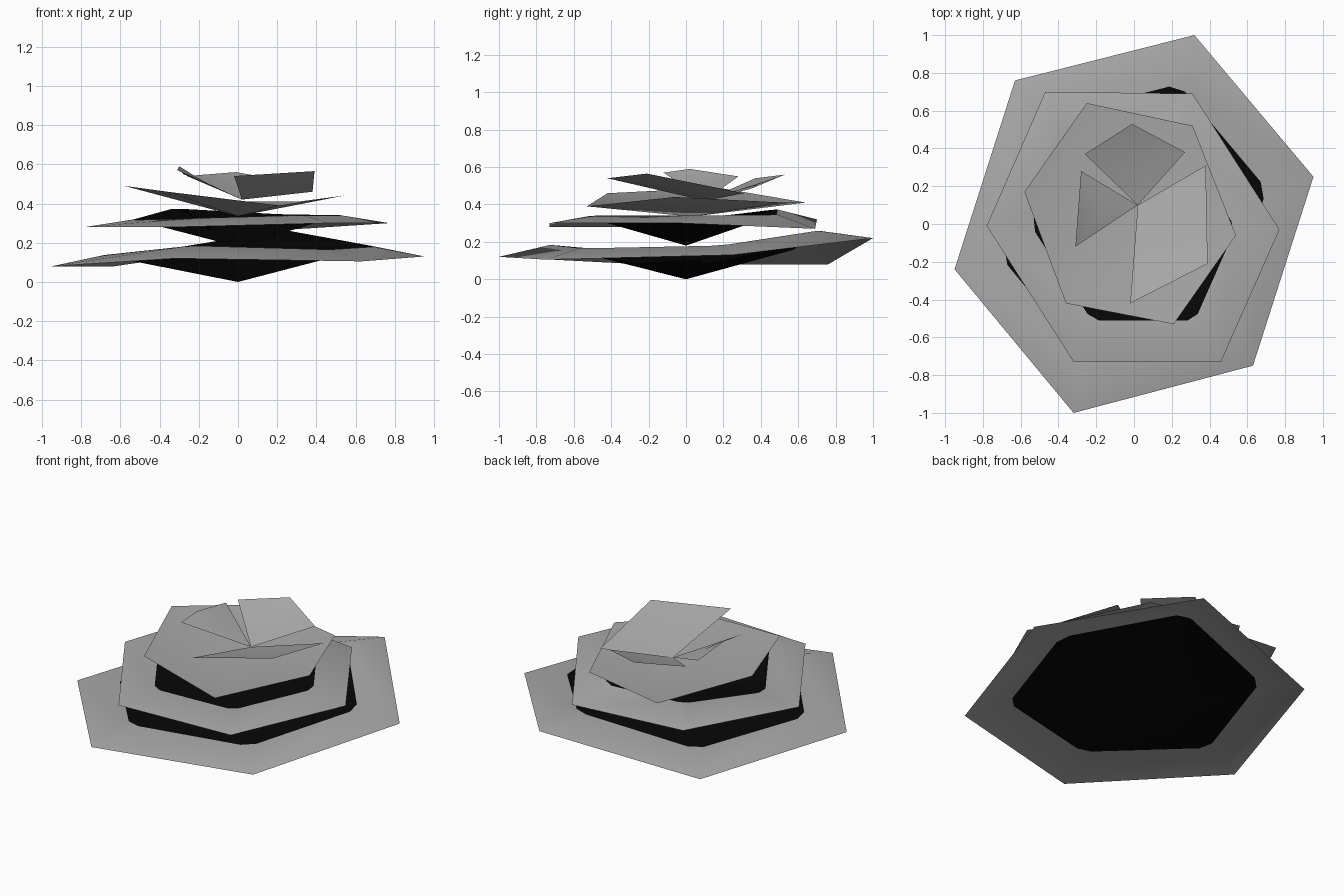
import bpy
import bmesh
from mathutils import Vector

cube = bpy.data.objects.get("Cube")
if cube:
    bpy.data.objects.remove(cube)


def material(name, value):
    mat = bpy.data.materials.new(name)
    mat.use_nodes = True
    color = (value, value, value, 1)
    mat.diffuse_color = color
    mat.node_tree.nodes["Principled BSDF"].inputs["Base Color"].default_value = color
    return mat


GREY = material("leaf grey", 0.4)
BLACK = material("core black", 0.002)


def finish(name, bm):
    mesh = bpy.data.meshes.new(name)
    bm.to_mesh(mesh)
    bm.free()
    mesh.materials.append(GREY)
    mesh.materials.append(BLACK)
    obj = bpy.data.objects.new(name, mesh)
    bpy.context.collection.objects.link(obj)
    bpy.ops.object.select_all(action="DESELECT")
    obj.select_set(True)
    bpy.context.view_layer.objects.active = obj
    bpy.ops.object.shade_smooth_by_angle(angle=0.6)
    return obj


def fan(name, tip, rim, closed=False):
    """Triangles from one tip to a rim listed counter-clockwise."""
    bm = bmesh.new()
    center = bm.verts.new(tip)
    ring = [bm.verts.new(p) for p in rim]
    for i in range(len(ring) if closed else len(ring) - 1):
        bm.faces.new((center, ring[i], ring[(i + 1) % len(ring)]))
    return finish(name, bm)


def leaf_layer(name, apex, corners, fold_heights, ratio, cut=0.07):
    """Sunken black core with clipped corners, and a drooping grey rim."""
    bm = bmesh.new()
    n = len(corners)
    center = bm.verts.new((0, 0, apex))
    outer = [bm.verts.new(c) for c in corners]
    fold = [Vector((c[0] * ratio, c[1] * ratio, z))
            for c, z in zip(corners, fold_heights)]
    before = [bm.verts.new(fold[i].lerp(fold[i - 1], cut)) for i in range(n)]
    after = [bm.verts.new(fold[i].lerp(fold[(i + 1) % n], cut)) for i in range(n)]
    for i in range(n):
        j = (i + 1) % n
        core = [bm.faces.new((center, before[i], after[i])),
                bm.faces.new((center, after[i], before[j]))]
        for face in core:
            face.material_index = 1
        bm.faces.new((outer[i], after[i], before[i]))
        bm.faces.new((outer[i], outer[j], before[j], after[i]))
    return finish(name, bm)


# Two large layers with black cores
leaf_layer("lower_leaf_layer", 0.0,
           [(0.32, 1.0, 0.22), (-0.63, 0.76, 0.08), (-0.95, -0.24, 0.08),
            (-0.32, -1.0, 0.12), (0.63, -0.75, 0.105), (0.95, 0.25, 0.13)],
           [0.265, 0.15, 0.135, 0.185, 0.165, 0.18], 0.74)
leaf_layer("middle_leaf_layer", 0.18,
           [(0.31, 0.69, 0.27), (-0.47, 0.7, 0.32), (-0.78, -0.01, 0.28),
            (-0.32, -0.73, 0.28), (0.46, -0.73, 0.30), (0.77, -0.03, 0.30)],
           [0.345, 0.375, 0.315, 0.325, 0.34, 0.34], 0.7)

# Plain upper layer
fan("upper_leaf_layer", (0, 0.03, 0.335),
    [(-0.25, 0.64, 0.41), (-0.58, 0.17, 0.49), (-0.36, -0.42, 0.46),
     (0.21, -0.53, 0.39), (0.54, -0.06, 0.44), (0.31, 0.52, 0.41)], closed=True)

# Three small petals sharing one root, each cupped about a midpoint
root = (0.02, 0.1, 0.42)
petals = {
    "back_petal": ((0, 0.35, 0.485),
                   [(0.27, 0.38, 0.51), (-0.01, 0.53, 0.56), (-0.26, 0.37, 0.54)]),
    "left_side_petal": ((0.2, -0.05, 0.475),
                        [(-0.02, -0.42, 0.54), (0.39, -0.21, 0.565), (0.38, 0.31, 0.46)]),
    "right_side_petal": ((-0.18, 0.07, 0.515),
                         [(-0.28, 0.28, 0.55), (-0.3, 0.02, 0.59), (-0.31, -0.12, 0.57)]),
}
for name, (middle, rim) in petals.items():
    fan(name, middle, [root] + rim, closed=True)
